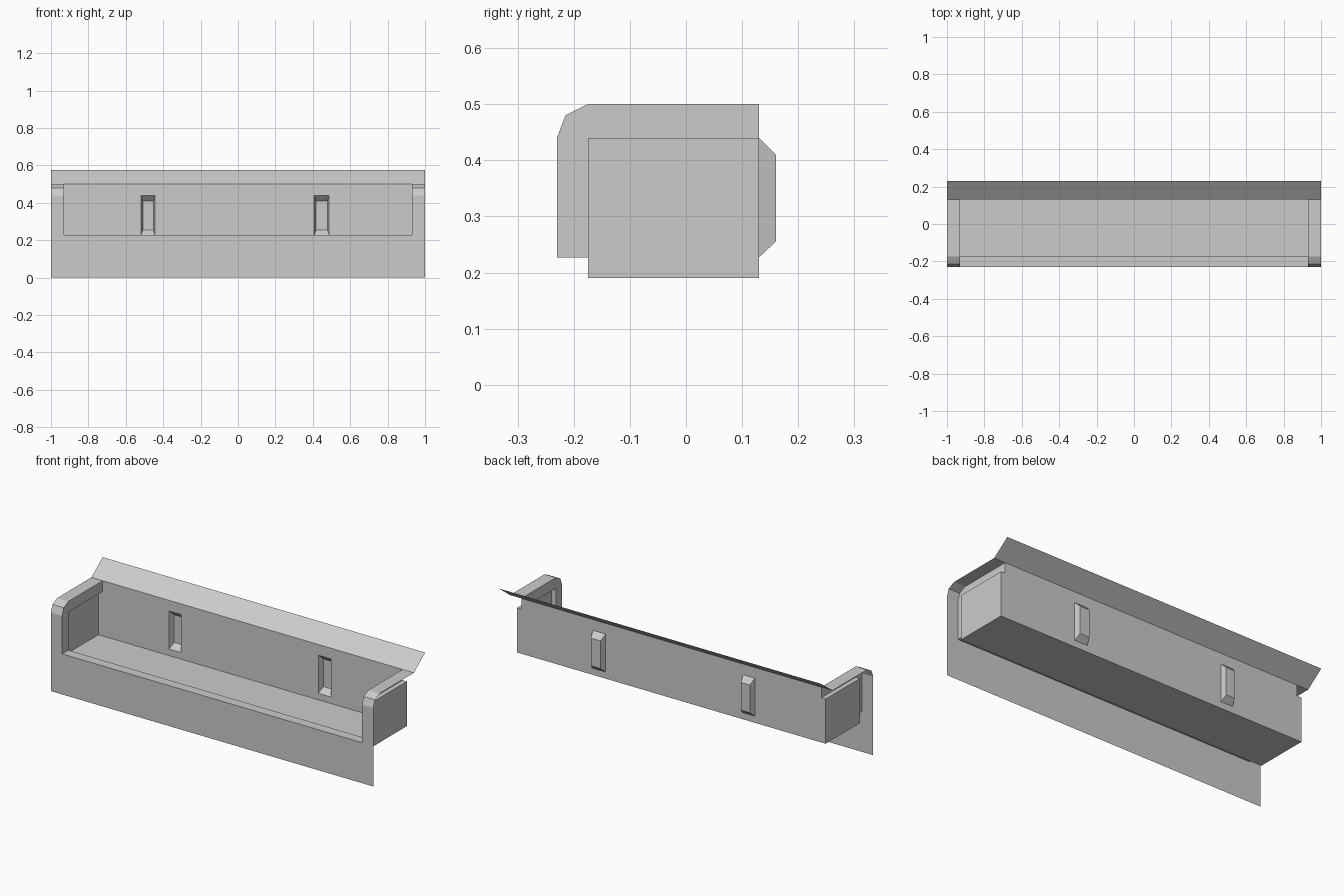
import bpy, bmesh

if "Cube" in bpy.data.objects:
    bpy.data.objects.remove(bpy.data.objects["Cube"])

# Main dimensions: outer width, opening, recessed tray; depth and height stations
OUT, OPEN, TRAY = 1.0, 0.93, 0.957
FRONT, LIP, BACK, POCKET, FLAP = -0.23, -0.175, 0.13, 0.16, 0.23
FLOOR, SILL, STEP, TOP, PEAK = 0.19, 0.227, 0.44, 0.5, 0.575
POCKETS = [(-0.519, -0.444), (0.407, 0.487)]
CURVE = [(FRONT, STEP), (-0.215, 0.48), (LIP, TOP), (BACK, TOP)]


def sheet(name, faces):
    """Open sheet-metal part from a list of polygons."""
    bm = bmesh.new()
    for f in faces:
        bm.faces.new([bm.verts.new(p) for p in f])
    bmesh.ops.remove_doubles(bm, verts=bm.verts, dist=1e-5)
    bmesh.ops.recalc_face_normals(bm, faces=bm.faces)
    me = bpy.data.meshes.new(name)
    bm.to_mesh(me)
    bm.free()
    ob = bpy.data.objects.new(name, me)
    bpy.context.collection.objects.link(ob)
    return ob


def strip(profile, x0, x1):
    """Sweep a (y, z) profile along x."""
    return [[(x0, *a), (x1, *a), (x1, *b), (x0, *b)]
            for a, b in zip(profile, profile[1:])]


def rect_xz(x0, x1, z0, z1, y):
    return [(x0, y, z0), (x1, y, z0), (x1, y, z1), (x0, y, z1)]


# Front plate: U-shaped, lower panel with two posts
sheet("front_plate", [[(-OUT, FRONT, 0), (OUT, FRONT, 0), (OUT, FRONT, STEP),
                       (OPEN, FRONT, STEP), (OPEN, FRONT, SILL),
                       (-OPEN, FRONT, SILL), (-OPEN, FRONT, STEP),
                       (-OUT, FRONT, STEP)]])

# Sill, step down and tray floor
sheet("sill", strip([(FRONT, SILL), (LIP, SILL), (LIP, FLOOR)], -OPEN, OPEN))
sheet("tray_floor", strip([(LIP, FLOOR), (BACK, FLOOR)], -TRAY, TRAY))

# Mirrored ends: curved top flange, inner lip, step and tray end
for s, side in ((-1, "left"), (1, "right")):
    sheet(side + "_flange", strip(CURVE, s * OPEN, s * OUT))
    lip = [(FRONT, SILL)] + CURVE + [(BACK, STEP), (LIP, STEP), (LIP, SILL)]
    sheet(side + "_lip", [[(s * OPEN, y, z) for y, z in lip]])
    sheet(side + "_step", strip([(LIP, FLOOR), (LIP, STEP), (BACK, STEP)],
                                s * OPEN, s * TRAY))
    sheet(side + "_tray_end", [[(s * TRAY, y, z) for y, z in (
        (LIP, FLOOR), (BACK, FLOOR), (BACK, STEP), (LIP, STEP))]])

# Back wall, left open where the pockets sit
xs = sorted([-TRAY, TRAY] + [x for p in POCKETS for x in p])
wall = [rect_xz(-OPEN, OPEN, STEP, TOP, BACK)]
for a, b in zip(xs, xs[1:]):
    wall.append(rect_xz(a, b, FLOOR, SILL, BACK))
    if (a, b) not in POCKETS:
        wall.append(rect_xz(a, b, SILL, STEP, BACK))
sheet("back_wall", wall)

# Tapered pockets pressed out through the back wall
for i, (a, b) in enumerate(POCKETS):
    rim = rect_xz(a, b, SILL, STEP, BACK)
    end = rect_xz(a + 0.011, b - 0.009, 0.255, 0.41, POCKET)
    sheet(f"pocket_{i + 1}", [end] + [
        [rim[k], rim[(k + 1) % 4], end[(k + 1) % 4], end[k]] for k in range(4)])

# Sloping flap along the back top edge
sheet("flap", strip([(BACK, TOP), (FLAP, PEAK)], -OUT, OUT))
